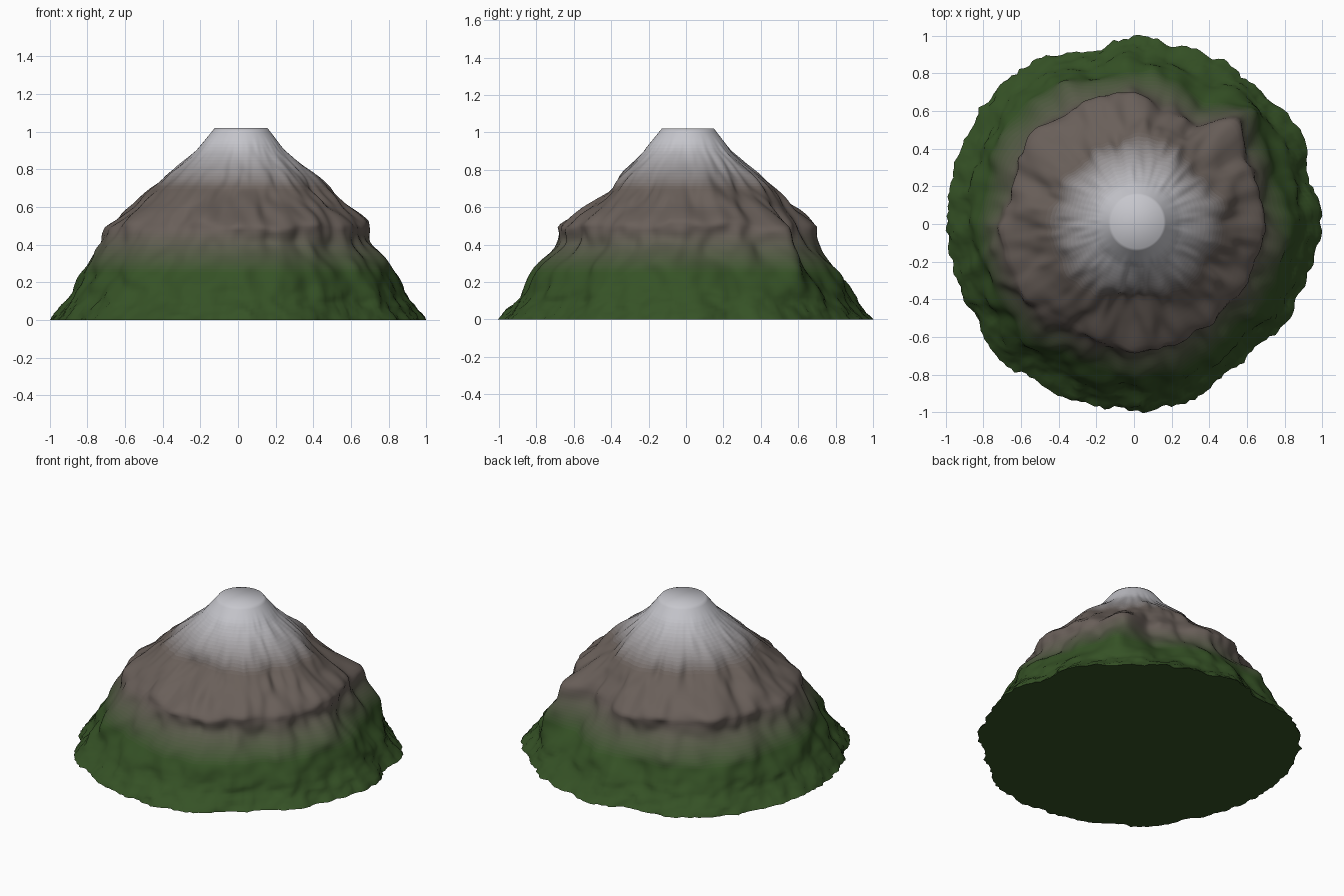
import bpy
import bmesh
from math import cos, sin, tau
from mathutils import Color, Vector, noise

cube = bpy.data.objects.get("Cube")
if cube:
    bpy.data.objects.remove(cube, do_unlink=True)

HEIGHT = 1.02
SEGMENTS = 240
RINGS = 60
SHELF, SHOULDER = .5, .7

# Average slope: (height, radius)
SLOPE = [(0, 1), (.1, .91), (.25, .835), (.35, .775), (.42, .735), (.5, .695), (.55, .63),
         (.6, .56), (.7, .45), (.77, .385), (.85, .29), (.9, .235), (HEIGHT, .14)]
# Evenly spaced outlines from +x, in hundredths: foot, rocky shelf, shoulder
FOOT = [99, 98, 101, 98, 101, 98, 100, 95, 102, 102, 101, 99,
        99, 98, 97, 100, 98, 97, 99, 98, 94, 92, 96, 96]
SHELF_EDGE = [70, 68, 69, 76, 60, 63, 71, 71, 71, 74, 72, 67,
              71, 70, 70, 67, 64, 66, 68, 68, 67, 66, 69, 69]
SHOULDER_EDGE = [48, 45, 46, 46, 45, 47, 38, 44]
# How far the shelf overhangs, in hundredths
OVERHANG = [90, 50, 0, 80, 90, 90, 40, 20, 10, 70, 80, 80]
# Colours by height: grass, rock, snow
GRASS, ROCK, SNOW = (.036, .084, .019), (.142, .115, .101), (.57, .57, .61)
RAMP = [(0, GRASS), (.25, GRASS), (.48, ROCK), (.7, ROCK), (.95, SNOW), (HEIGHT, SNOW)]


def smooth(t):
    t = min(max(t, 0), 1)
    return t * t * (3 - 2 * t)


def sample(points, h):
    """Linear lookup in a table of (height, value)."""
    for (a, va), (b, vb) in zip(points, points[1:]):
        if h <= b:
            t = (h - a) / (b - a)
            if isinstance(va, tuple):
                return [p + (q - p) * t for p, q in zip(va, vb)]
            return va + (vb - va) * t
    return points[-1][1]


def outline(table, turn):
    """Smooth cyclic lookup in an outline table."""
    f = turn * len(table)
    i = int(f)
    a, b = table[i % len(table)], table[(i + 1) % len(table)]
    return (a + (b - a) * smooth(f - i)) / 100


def radius(turn, h):
    """Slope shaped by the outlines, then cut by gullies and ridges."""
    shape = sample([(0, outline(FOOT, turn)),
                    (SHELF, outline(SHELF_EDGE, turn) / sample(SLOPE, SHELF)),
                    (SHOULDER, outline(SHOULDER_EDGE, turn) / sample(SLOPE, SHOULDER)),
                    (.92, 1), (HEIGHT, 1)], h)
    d = Vector((cos(tau * turn), sin(tau * turn), h * 1.2))
    # Let the shelf line wander up and down around the mountain
    wander = .045 * noise.noise(d * 4) * smooth(h / .3) * smooth((.9 - h) / .3)
    level = h + wander
    undercut = .065 * outline(OVERHANG, turn) * smooth(1 - abs(level - .4) / .14)
    rough = .024 * noise.noise(d * 5.3) + .022 * noise.noise(d * 9)
    rough += .02 * noise.noise(d * 24) * (1 - smooth(h / .25))
    return sample(SLOPE, level) * shape - undercut + rough * (1 - smooth((h - .65) / .35))


# Mountain body: stacked rings with a flat summit and a flat underside
bm = bmesh.new()
rings = []
for k in range(RINGS + 1):
    h = HEIGHT * k / RINGS
    lean = .02 * h
    ring = []
    for s in range(SEGMENTS):
        turn = s / SEGMENTS
        r = radius(turn, h)
        ring.append(bm.verts.new((r * cos(tau * turn) + lean, r * sin(tau * turn) + lean, h)))
    rings.append(ring)
for k in range(RINGS):
    low, high = rings[k], rings[k + 1]
    for s in range(SEGMENTS):
        n = (s + 1) % SEGMENTS
        bm.faces.new((low[s], low[n], high[n], high[s])).material_index = k
bm.faces.new(rings[-1]).material_index = RINGS - 1
bm.faces.new(list(reversed(rings[0]))).material_index = 0

# Centre the footprint
lo = [min(v.co[i] for v in bm.verts) for i in range(2)]
hi = [max(v.co[i] for v in bm.verts) for i in range(2)]
centre = Vector(((lo[0] + hi[0]) / 2, (lo[1] + hi[1]) / 2, 0))
bmesh.ops.translate(bm, verts=bm.verts, vec=-centre)

mesh = bpy.data.meshes.new("mountain")
bm.to_mesh(mesh)
bm.free()
mountain = bpy.data.objects.new("mountain", mesh)
bpy.context.collection.objects.link(mountain)

# Grass to rock to snow, one shade per ring
for k in range(RINGS):
    colour = (*Color(sample(RAMP, HEIGHT * (k + .5) / RINGS)), 1)
    mat = bpy.data.materials.new(f"slope_shade_{k}")
    mat.use_nodes = True
    mat.diffuse_color = colour
    shader = mat.node_tree.nodes["Principled BSDF"]
    shader.inputs["Base Color"].default_value = colour
    shader.inputs["Roughness"].default_value = .9
    mesh.materials.append(mat)

# Smooth slopes and summit rim, crisp foot
bpy.ops.object.select_all(action="DESELECT")
mountain.select_set(True)
bpy.context.view_layer.objects.active = mountain
bpy.ops.object.shade_smooth_by_angle(angle=1.1)
